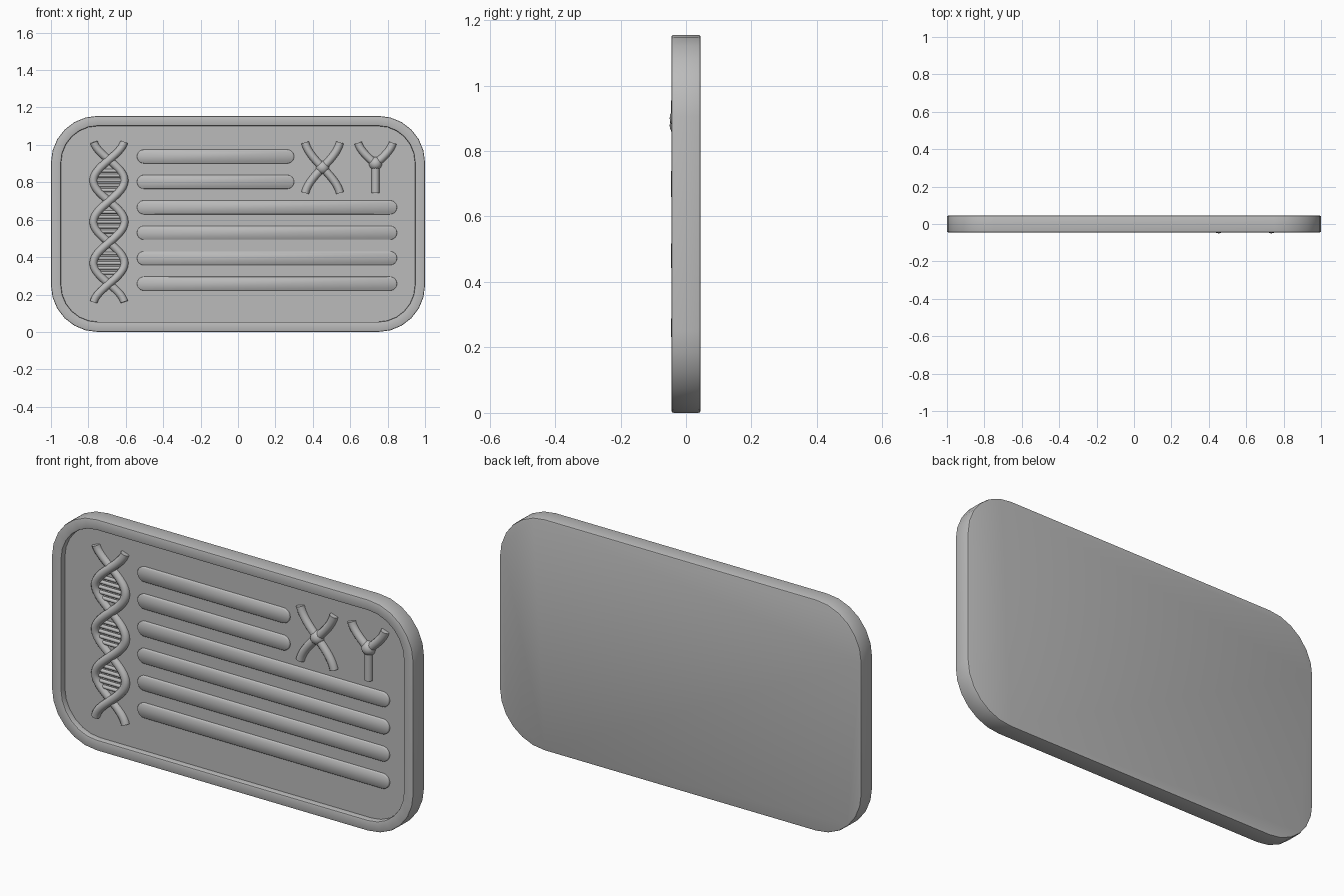
import bpy, bmesh, math

if "Cube" in bpy.data.objects:
    bpy.data.objects.remove(bpy.data.objects["Cube"])

grey = bpy.data.materials.new("plain_grey")
grey.use_nodes = True
grey.diffuse_color = (0.5, 0.5, 0.5, 1)
grey.node_tree.nodes["Principled BSDF"].inputs["Base Color"].default_value = (0.5, 0.5, 0.5, 1)

FLOOR = -0.015   # y of the recessed panel
TUBE = 0.021


def finish(ob, angle=50):
    ob.data.materials.clear()
    ob.data.materials.append(grey)
    bpy.ops.object.select_all(action='DESELECT')
    ob.select_set(True)
    bpy.context.view_layer.objects.active = ob
    bpy.ops.object.shade_smooth_by_angle(angle=math.radians(angle))
    return ob


def rounded_plate(name, cx, cz, w, h, r, rings, seg=6):
    """Skin a stack of rounded rectangles, each given as (inset, y)."""
    bm = bmesh.new()
    loops = []
    for inset, y in rings:
        loop = []
        for corner, (sx, sz) in enumerate([(1, 1), (-1, 1), (-1, -1), (1, -1)]):
            for i in range(seg + 1):
                a = (corner + i / seg) * math.pi / 2
                loop.append(bm.verts.new((cx + sx * (w / 2 - r) + (r - inset) * math.cos(a), y,
                                          cz + sz * (h / 2 - r) + (r - inset) * math.sin(a))))
        loops.append(loop)
    for a, b in zip(loops, loops[1:]):
        for i in range(len(a)):
            j = (i + 1) % len(a)
            bm.faces.new((a[i], a[j], b[j], b[i]))
    bm.faces.new(loops[0])
    bm.faces.new(loops[-1])
    bmesh.ops.remove_doubles(bm, verts=bm.verts, dist=1e-5)
    bmesh.ops.recalc_face_normals(bm, faces=bm.faces)
    me = bpy.data.meshes.new(name)
    bm.to_mesh(me)
    bm.free()
    ob = bpy.data.objects.new(name, me)
    bpy.context.collection.objects.link(ob)
    return finish(ob)


def tube(name, points, radius=TUBE):
    """Round rod with flat ends along a path."""
    cu = bpy.data.curves.new(name, 'CURVE')
    cu.dimensions = '3D'
    cu.bevel_depth = radius
    cu.bevel_resolution = 4
    cu.use_fill_caps = True
    sp = cu.splines.new('POLY')
    sp.points.add(len(points) - 1)
    for p, co in zip(sp.points, points):
        p.co = (*co, 1)
    ob = bpy.data.objects.new(name, cu)
    bpy.context.collection.objects.link(ob)
    bpy.ops.object.select_all(action='DESELECT')
    ob.select_set(True)
    bpy.context.view_layer.objects.active = ob
    bpy.ops.object.convert(target='MESH')
    return finish(bpy.context.object)


def bead(name, x, z):
    bpy.ops.mesh.primitive_uv_sphere_add(segments=24, ring_count=12, radius=0.035,
                                         location=(x, FLOOR, z))
    bpy.context.object.name = name
    finish(bpy.context.object)


def arm(name, cx, cz, sx, dz):
    """Chromosome arm that turns upright toward its tip."""
    pts = []
    for i in range(11):
        t = i / 10
        pts.append((cx + sx * 0.093 * math.sin(t * math.pi / 2 * 0.85) / math.sin(math.pi / 2 * 0.85),
                    FLOOR - 0.004, cz + dz * t))
    tube(name, pts)


# Card with raised rim and recessed panel
rounded_plate("card", 0, 0.5775, 2, 1.155, 0.25,
              [(0.008, 0.045), (0.002, 0.043), (0, 0.037), (0, -0.037), (0.002, -0.043),
               (0.008, -0.045), (0.046, -0.045), (0.052, -0.043), (0.054, -0.037), (0.054, FLOOR)])

# Raised text bars
for i in range(6):
    right = 0.30 if i < 2 else 0.85
    rounded_plate(f"text_bar_{i + 1}", (right - 0.54) / 2, 0.938 - 0.136 * i, right + 0.54, 0.074, 0.037,
                  [(0, FLOOR + 0.005), (0, FLOOR - 0.008), (0.003, FLOOR - 0.011)])

# Double helix strands
HX, TOP, STEP, AMP = -0.69, 0.92, 0.221, 0.083
for side, label in ((1, "right"), (-1, "left")):
    pts = []
    for i in range(73):
        z = 0.16 + 0.855 * i / 72
        a = math.pi * (z - TOP) / STEP
        pts.append((HX + side * AMP * math.sin(a), FLOOR - 0.004 - side * 0.006 * math.cos(a), z))
    tube(f"helix_strand_{label}", pts)

# Helix rungs
for k in range(3):
    for j in range(-2, 3):
        z = TOP - STEP * (k + 0.5) + j * 0.026
        half = AMP * math.cos(math.pi * j * 0.026 / STEP)
        tube(f"helix_rung_{k + 1}_{j + 3}",
             [(HX - half, FLOOR - 0.002, z), (HX + half, FLOOR - 0.002, z)], 0.009)

# Four-armed chromosome
for sx in (1, -1):
    for sz in (1, -1):
        arm(f"cross_arm_{sx}_{sz}", 0.452, 0.878, sx, sz * 0.135)
bead("cross_bead", 0.452, 0.878)

# Three-armed chromosome
for sx in (1, -1):
    arm(f"fork_arm_{sx}", 0.735, 0.898, sx, 0.113)
tube("fork_stem", [(0.735, FLOOR - 0.004, 0.898), (0.735, FLOOR - 0.004, 0.743)])
bead("fork_bead", 0.735, 0.9)
